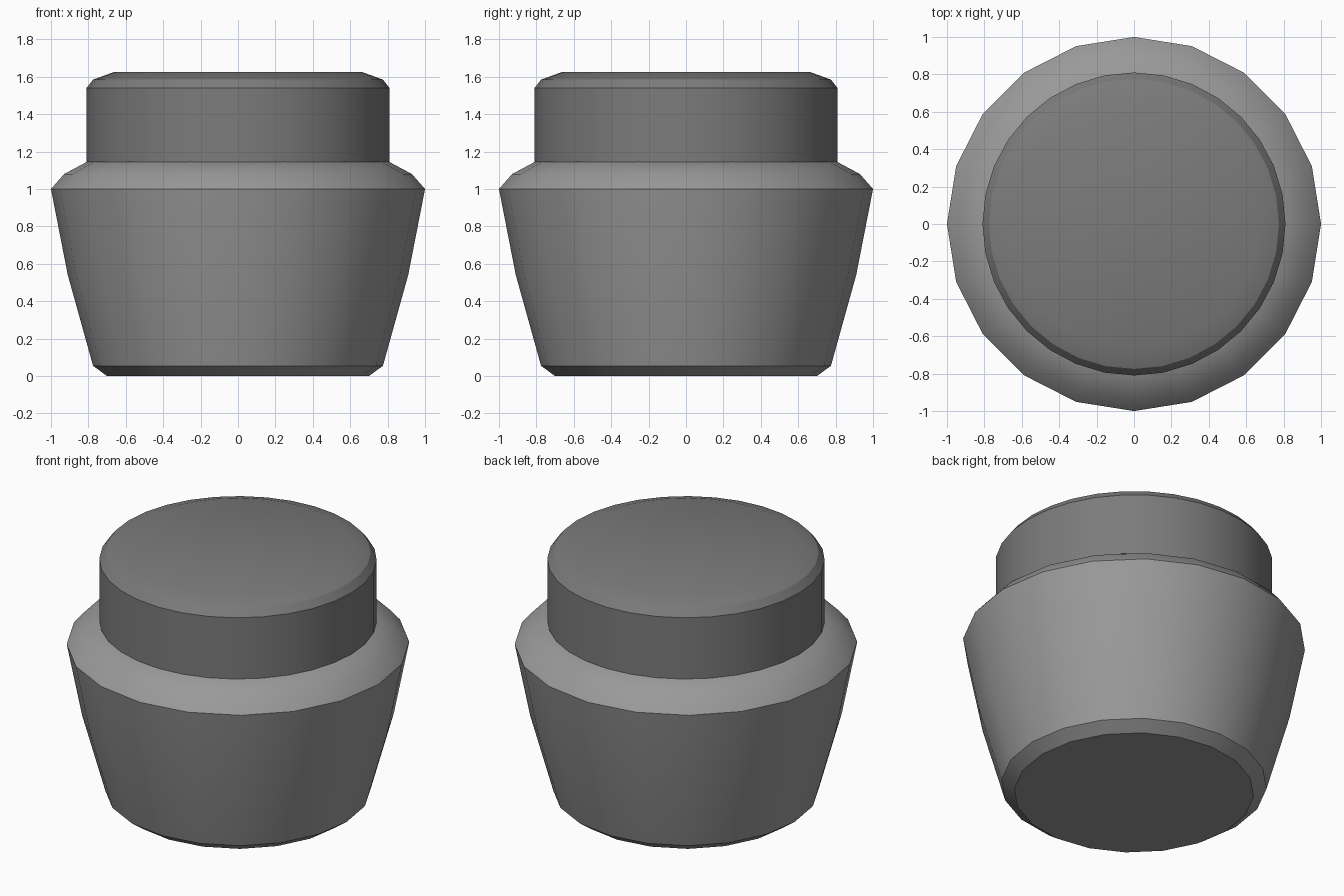
import bpy, bmesh, math

cube = bpy.data.objects.get("Cube")
if cube:
    bpy.data.objects.remove(cube, do_unlink=True)


def material(name, value):
    mat = bpy.data.materials.new(name)
    mat.use_nodes = True
    color = (value, value, value, 1)
    mat.diffuse_color = color
    mat.node_tree.nodes["Principled BSDF"].inputs["Base Color"].default_value = color
    return mat


def lathe(name, profile, sides, mat):
    """Stack rings of (radius, height) and cap both ends."""
    bm = bmesh.new()
    rings = []
    for radius, z in profile:
        angles = [math.tau * i / sides for i in range(sides)]
        rings.append([bm.verts.new((radius * math.cos(a), radius * math.sin(a), z))
                      for a in angles])
    for low, high in zip(rings, rings[1:]):
        for i in range(sides):
            j = (i + 1) % sides
            bm.faces.new((low[i], low[j], high[j], high[i]))
    bm.faces.new(rings[0][::-1])
    bm.faces.new(rings[-1])
    mesh = bpy.data.meshes.new(name)
    bm.to_mesh(mesh)
    bm.free()
    mesh.materials.append(mat)
    obj = bpy.data.objects.new(name, mesh)
    bpy.context.collection.objects.link(obj)
    bpy.ops.object.select_all(action='DESELECT')
    obj.select_set(True)
    bpy.context.view_layer.objects.active = obj
    bpy.ops.object.shade_smooth_by_angle(angle=math.radians(30))
    return obj


# Flared jar with a bevelled foot and a sloping shoulder
lathe("jar_body",
      [(0.70, 0), (0.775, 0.055), (0.91, 0.54), (1.0, 1.0), (0.93, 1.08), (0.79, 1.155)],
      20, material("light_grey", 0.32))

# Wide lid with a rounded top rim
lathe("jar_lid",
      [(0.81, 1.145), (0.81, 1.54), (0.775, 1.585), (0.665, 1.625)],
      32, material("dark_grey", 0.2))
